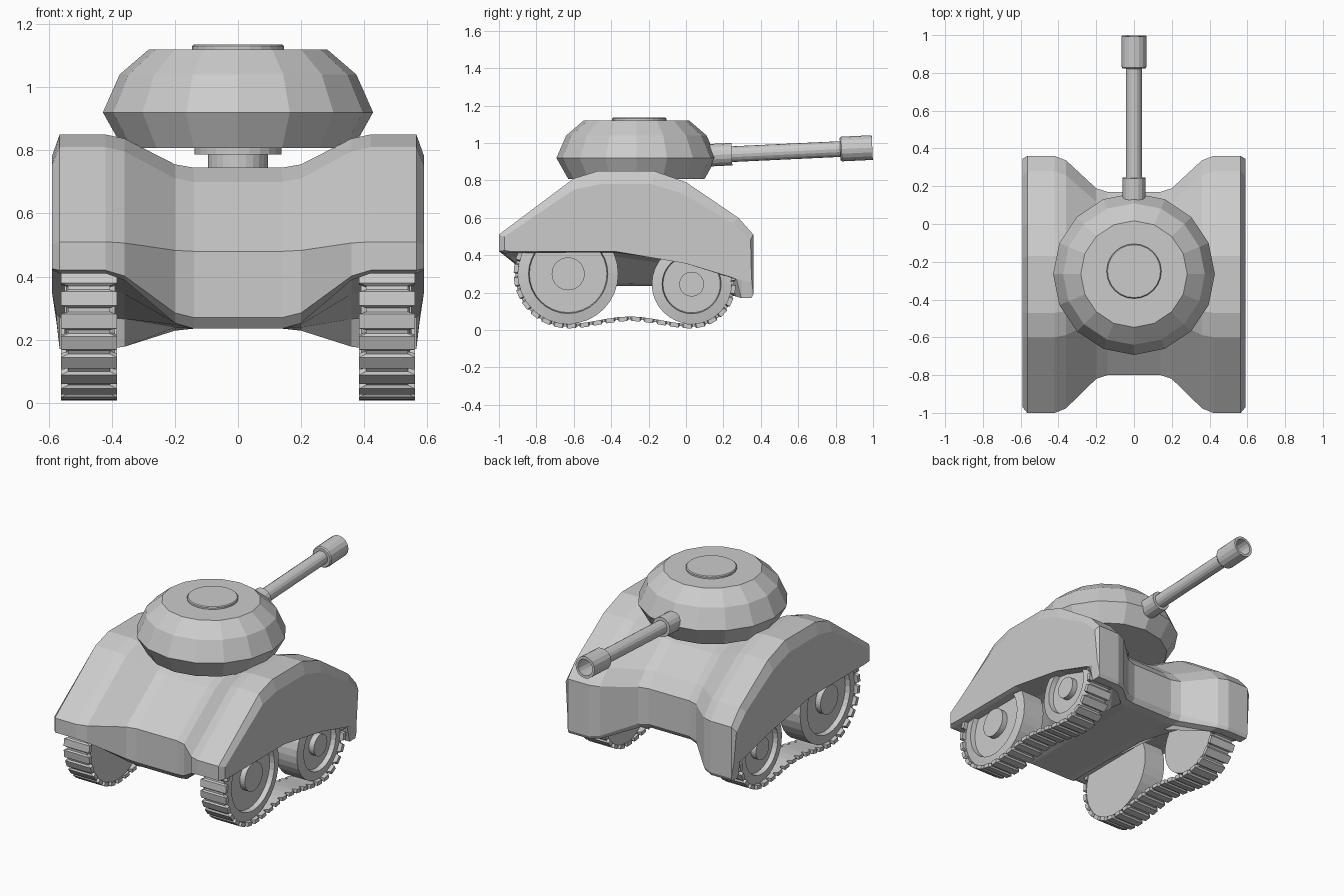
import bpy, bmesh, math
from mathutils import Matrix, Vector

if "Cube" in bpy.data.objects:
    bpy.data.objects.remove(bpy.data.objects["Cube"])


def finish(name, bm, matrix=None):
    bmesh.ops.remove_doubles(bm, verts=bm.verts, dist=1e-5)
    bmesh.ops.recalc_face_normals(bm, faces=bm.faces)
    if matrix:
        bm.transform(matrix)
    mesh = bpy.data.meshes.new(name)
    bm.to_mesh(mesh)
    bm.free()
    obj = bpy.data.objects.new(name, mesh)
    bpy.context.collection.objects.link(obj)
    return obj


def loft(bm, rings, cap=False, closed=False):
    vs = [[bm.verts.new(p) for p in r] for r in rings]
    n = len(vs[0])
    pairs = list(zip(vs, vs[1:])) + ([(vs[-1], vs[0])] if closed else [])
    for a, b in pairs:
        for i in range(n):
            j = (i + 1) % n
            bm.faces.new((a[i], a[j], b[j], b[i]))
    if cap:
        bm.faces.new(vs[0])
        bm.faces.new(vs[-1])


def lathe(name, profile, segs, matrix):
    """Revolve (radius, height) points about local z; both ends are capped."""
    bm = bmesh.new()
    rings = [[(r * math.cos(2 * math.pi * k / segs), r * math.sin(2 * math.pi * k / segs), h)
              for k in range(segs)] for r, h in profile]
    loft(bm, rings, cap=True)
    return finish(name, bm, matrix)


# Hull: (y, z) side profiles lofted across the width
center = [(-.80, .27), (-.80, .48), (-.50, .70), (-.40, .745), (-.20, .745), (-.06, .70),
          (.10, .57), (.17, .49), (.17, .27), (.15, .24), (.10, .235), (.0, .235),
          (-.20, .235), (-.50, .235), (-.77, .235)]
fender = [(-1.0, .42), (-1.0, .51), (-.60, .81), (-.47, .85), (-.17, .85), (.0, .79),
          (.28, .60), (.36, .51), (.36, .19), (.35, .17), (.295, .17), (.27, .27),
          (.0, .36), (-.38, .415), (-.97, .41)]
side = [(-.97, .425), (-.97, .50), (-.60, .75), (-.46, .78), (-.18, .78), (-.02, .73),
        (.25, .57), (.345, .48), (.35, .28), (.345, .255), (.30, .265), (.25, .28),
        (.0, .355), (-.38, .42), (-.94, .42)]


def station(x, t):
    return [(x, a[0] + (b[0] - a[0]) * t, a[1] + (b[1] - a[1]) * t) for a, b in zip(center, fender)]


half = [station(x, t) for x, t in ((.14, 0), (.20, .1), (.36, .88), (.42, 1), (.565, 1))]
half.append([(.575 if 8 <= i <= 11 else .59, y, z) for i, (y, z) in enumerate(side)])
mirrored = [[(-x, y, z) for x, y, z in r] for r in reversed(half)]
bm = bmesh.new()
loft(bm, mirrored + half, cap=True)
finish("hull", bm)

# Turret, its neck and hatch
ty = -.265
at_turret = Matrix.Translation((0, ty, 0))
lathe("turret", [(.365, .808), (.428, .92), (.375, 1.04), (.282, 1.12)], 16, at_turret)
lathe("turret_neck", [(.095, .70), (.095, .787), (.138, .787), (.138, .82)], 24, at_turret)
lathe("hatch", [(.145, 1.11), (.145, 1.13), (.14, 1.135)], 24, Matrix.Translation((0, -.25, 0)))

# Gun: collar, barrel and hollow muzzle, tilted slightly up toward +y
gun = Matrix.Translation((0, .10, .933)) @ Matrix.Rotation(-math.pi / 2 + .047, 4, 'X')
lathe("gun_collar", [(.06, 0), (.06, .145)], 16, gun)
lathe("gun_barrel", [(.042, .1), (.042, .76)], 16, gun)
lathe("gun_muzzle", [(.060, .725), (.066, .732), (.066, .897), (.05, .897), (.05, .78)], 16, gun)

# Wheels: (y, z, radius, dish radius, hub radius)
wheels = {"front": (-.63, .30, .268, .207, .088), "rear": (.03, .245, .213, .153, .066)}
for label, (y, z, r, dish, hub) in wheels.items():
    for s, sname in ((1, "right"), (-1, "left")):
        m = Matrix.Translation((0, y, z)) @ Matrix.Rotation(s * math.pi / 2, 4, 'Y')
        prof = [(r, .39), (r, .535), (dish + .005, .545), (dish, .515), (hub, .515), (hub, .55)]
        lathe(f"{label}_wheel_{sname}", prof, 32, m)

# Track centre line: around both wheels, with a raised middle along the ground
path = []
fy, fz, fr = -.63, .30, .279
ry, rz, rr = .03, .245, .224
for k in range(25):
    a = math.radians(84 + 186 * k / 24)
    path.append(Vector((fy + fr * math.cos(a), fz + fr * math.sin(a))))
for k in range(1, 12):
    t = k / 12
    path.append(Vector((fy + (ry - fy) * t, .021 + .02 * (1 - math.cos(2 * math.pi * t)))))
for k in range(25):
    a = math.radians(-90 + 174 * k / 24)
    path.append(Vector((ry + rr * math.cos(a), rz + rr * math.sin(a))))
lengths = [(path[(i + 1) % len(path)] - p).length for i, p in enumerate(path)]
total = sum(lengths)


def sample(d):
    d %= total
    for i, l in enumerate(lengths):
        if d <= l:
            a, b = path[i], path[(i + 1) % len(path)]
            return a.lerp(b, d / l), (b - a).normalized()
        d -= l
    return path[0], (path[1] - path[0]).normalized()


# Track: each link is a wide, thick pad followed by a narrow, thin joint
links = 42
for s, sname in ((1, "right"), (-1, "left")):
    rings = []
    for k in range(links):
        for f, hw, out in ((.0, .088, .013), (.62, .088, .013), (.72, .066, .004), (.90, .066, .004)):
            p, t = sample((k + f) * total / links)
            n = Vector((-t.y, t.x))
            lo, hi = p + n * .011, p - n * out
            cx = s * .472
            rings.append([(cx - hw, *lo), (cx + hw, *lo), (cx + hw, *hi), (cx - hw, *hi)])
    bm = bmesh.new()
    loft(bm, rings, closed=True)
    finish(f"track_{sname}", bm)
